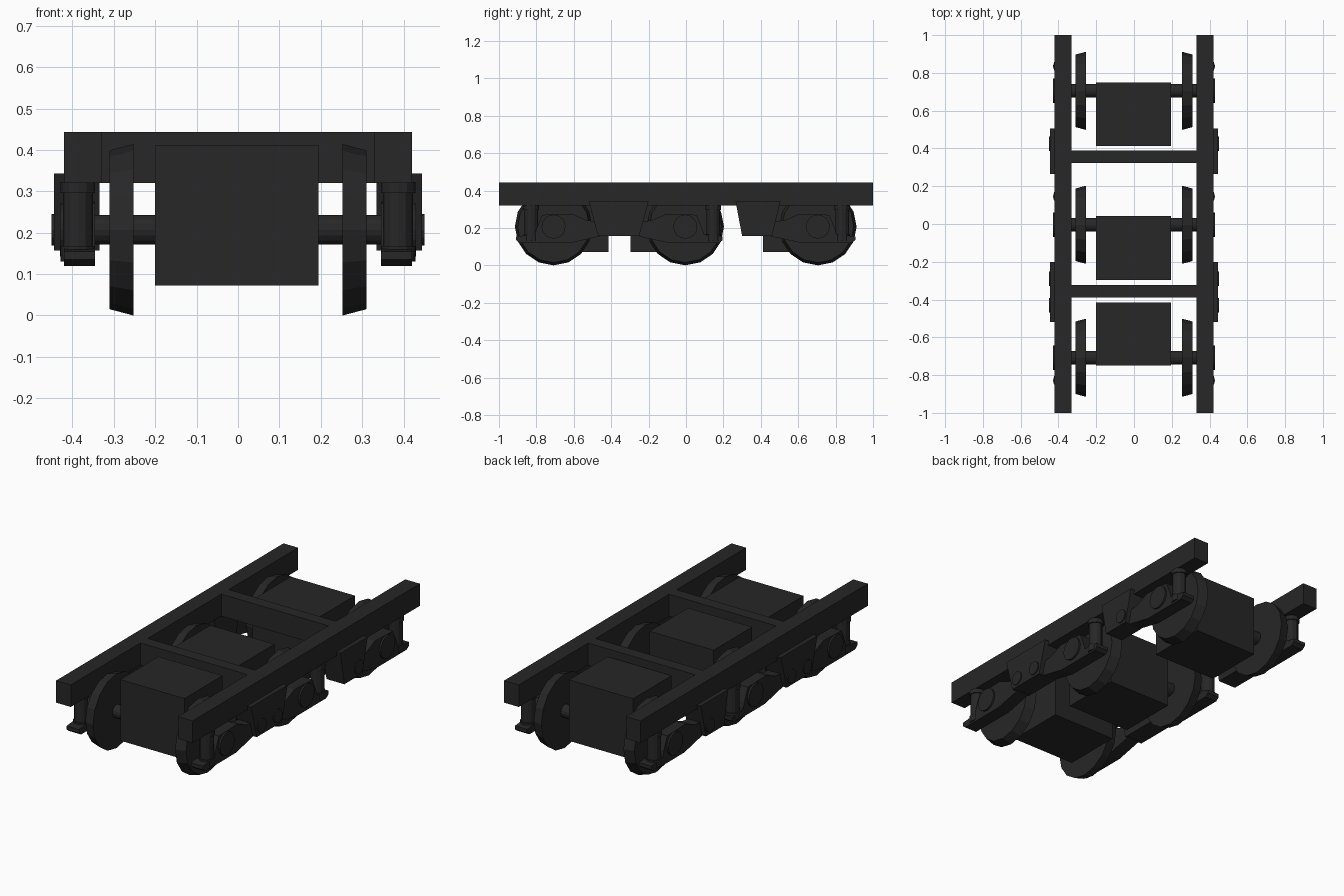
import bpy, bmesh, math
from mathutils import Matrix

if "Cube" in bpy.data.objects:
    bpy.data.objects.remove(bpy.data.objects["Cube"])

dark = bpy.data.materials.new("dark_iron")
dark.diffuse_color = (0.02, 0.02, 0.02, 1)
dark.use_nodes = True
dark.node_tree.nodes["Principled BSDF"].inputs["Base Color"].default_value = dark.diffuse_color


def finish(name, bm):
    bmesh.ops.recalc_face_normals(bm, faces=bm.faces)
    me = bpy.data.meshes.new(name)
    bm.to_mesh(me)
    bm.free()
    me.materials.append(dark)
    ob = bpy.data.objects.new(name, me)
    bpy.context.collection.objects.link(ob)
    return ob


def mirror_x(ob):
    m = ob.modifiers.new("mirror", 'MIRROR')
    m.use_axis[0] = True
    return ob


def box(name, x0, x1, y0, y1, z0, z1):
    bm = bmesh.new()
    bmesh.ops.create_cube(bm, size=1)
    for v in bm.verts:
        v.co = ((x0 + x1) / 2 + v.co.x * (x1 - x0),
                (y0 + y1) / 2 + v.co.y * (y1 - y0),
                (z0 + z1) / 2 + v.co.z * (z1 - z0))
    return finish(name, bm)


def cone(name, a, b, r0, r1, sides, axis):
    """Cylinder or cone from point a, running along x or z to coordinate b."""
    start = a[0] if axis == 'X' else a[2]
    bm = bmesh.new()
    bmesh.ops.create_cone(bm, cap_ends=True, segments=sides, radius1=r0, radius2=r1, depth=b - start)
    bmesh.ops.translate(bm, verts=bm.verts, vec=(0, 0, (b - start) / 2))
    if axis == 'X':
        bmesh.ops.rotate(bm, verts=bm.verts, matrix=Matrix.Rotation(math.pi / 2, 3, 'Y'))
    bmesh.ops.translate(bm, verts=bm.verts, vec=a)
    return finish(name, bm)


def plate(name, pts, x0, x1):
    """Side profile of (y, z) points, given thickness along x."""
    bm = bmesh.new()
    f = bm.faces.new([bm.verts.new((x0, y, z)) for y, z in pts])
    ext = bmesh.ops.extrude_face_region(bm, geom=[f])
    vs = [e for e in ext["geom"] if isinstance(e, bmesh.types.BMVert)]
    bmesh.ops.translate(bm, verts=vs, vec=(x1 - x0, 0, 0))
    return finish(name, bm)


# Frame: two long beams and two cross members
mirror_x(box("side_beam", 0.33, 0.42, -1, 1, 0.32, 0.443))
for i, y in enumerate((-0.355, 0.357)):
    box(f"cross_member_{i}", -0.33, 0.33, y - 0.033, y + 0.033, 0.32, 0.443)

# Per axle: axle y, direction of its spring end, spring offset, motor range
AZ = 0.207
for i, (y, d, s, m0, m1) in enumerate(((-0.708, -1, 0.12, -0.75, -0.415),
                                       (-0.004, 1, 0.15, -0.297, 0.042),
                                       (0.705, 1, 0.13, 0.412, 0.75))):
    box(f"traction_motor_{i}", -0.2, 0.195, m0, m1, 0.072, 0.412)
    cone(f"axle_{i}", (-0.38, y, AZ), 0.38, 0.036, 0.036, 16, 'X')
    mirror_x(cone(f"wheel_{i}", (0.253, y, AZ), 0.31, 0.207, 0.192, 16, 'X'))

    # Journal arm with a toe that carries the spring
    arm = [(0.20, 0.135), (0.18, 0.12), (-0.09, 0.12), (-0.25, 0.155), (-0.24, 0.235),
           (-0.18, 0.24), (-0.10, 0.275), (0.06, 0.27), (0.09, 0.20), (0.10, 0.165), (0.20, 0.155)]
    mirror_x(plate(f"journal_arm_{i}", [(y + d * a, z) for a, z in arm], 0.345, 0.42))
    mirror_x(cone(f"journal_cap_{i}", (0.41, y, AZ), 0.43, 0.064, 0.064, 16, 'X'))

    # Spring with its seats
    sy = y + d * s
    mirror_x(cone(f"spring_{i}", (0.387, sy, 0.165), 0.296, 0.036, 0.036, 12, 'Z'))
    mirror_x(cone(f"spring_seat_{i}", (0.387, sy, 0.13), 0.168, 0.042, 0.042, 12, 'Z'))
    mirror_x(cone(f"spring_cap_{i}", (0.387, sy, 0.296), 0.322, 0.042, 0.042, 12, 'Z'))

# Pivot brackets hanging from the beams, with round pivot pins
brackets = (("double", [(-0.52, 0.343), (-0.20, 0.343), (-0.25, 0.157), (-0.47, 0.157)], (-0.43, -0.29)),
            ("single", [(0.265, 0.343), (0.505, 0.343), (0.46, 0.157), (0.30, 0.157)], (0.425,)))
for name, pts, pins in brackets:
    mirror_x(plate(f"{name}_pivot_bracket", pts, 0.335, 0.445))
    for k, y in enumerate(pins):
        mirror_x(cone(f"{name}_pivot_pin_{k}", (0.43, y, AZ), 0.451, 0.038, 0.038, 12, 'X'))
